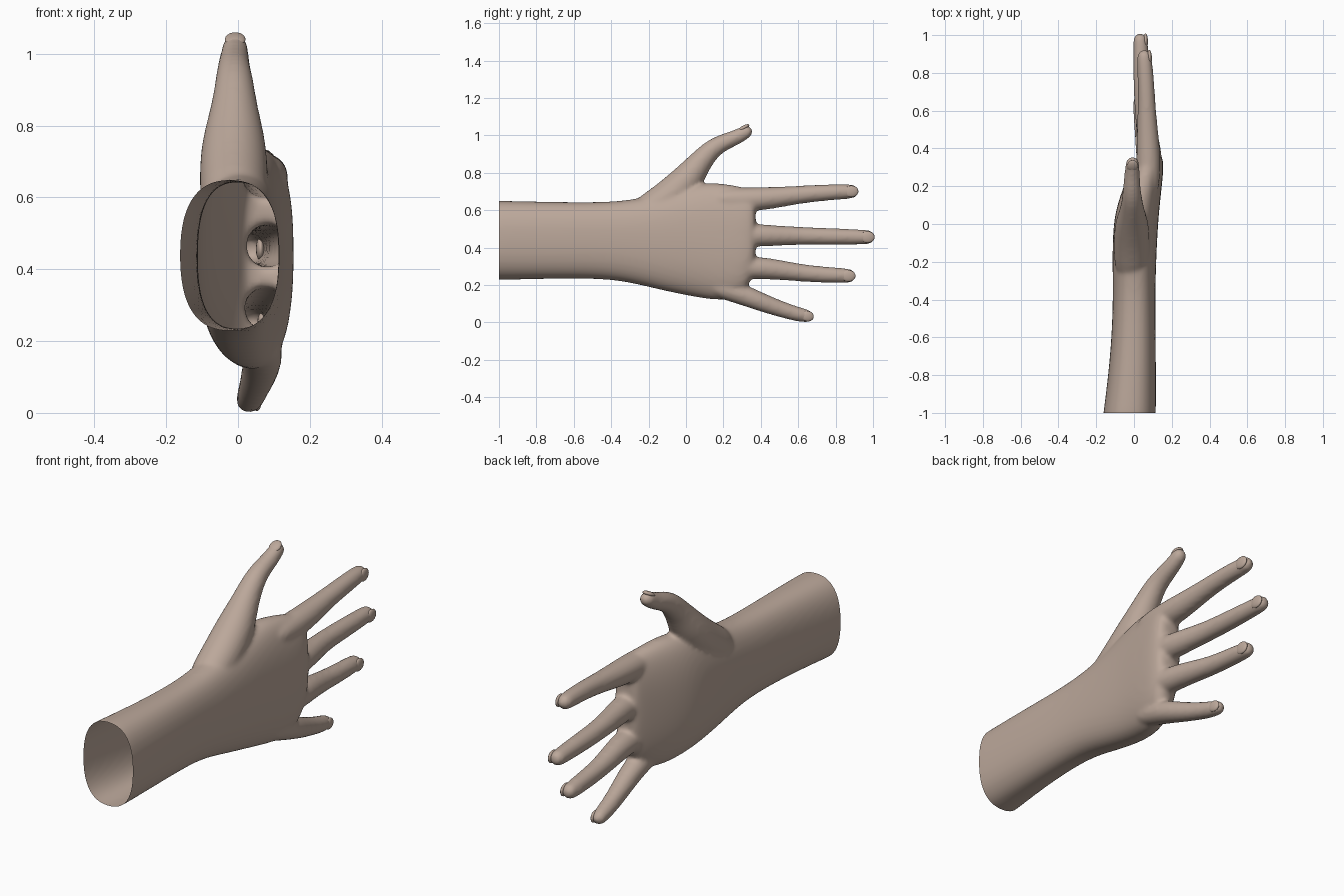
import bpy, bmesh, math
from mathutils import Matrix, Vector

cube = bpy.data.objects.get("Cube")
if cube:
    bpy.data.objects.remove(cube, do_unlink=True)

skin = bpy.data.materials.new("skin")
skin.use_nodes = True
tone = (0.50, 0.39, 0.325, 1)
skin.diffuse_color = tone
skin.node_tree.nodes["Principled BSDF"].inputs["Base Color"].default_value = tone

SIDES = 24
X = Vector((1, 0, 0))


def add_loft(bm, rings, power=2.0):
    """Skin a closed tube over rings of (centre, side axis, up axis)."""
    loops = []
    for centre, side, up in rings:
        loop = []
        for i in range(SIDES):
            a = math.tau * i / SIDES
            c, s = math.cos(a), math.sin(a)
            u = math.copysign(abs(c) ** (2 / power), c)
            v = math.copysign(abs(s) ** (2 / power), s)
            loop.append(bm.verts.new(centre + side * u + up * v))
        loops.append(loop)
    for a, b in zip(loops, loops[1:]):
        for i in range(SIDES):
            j = (i + 1) % SIDES
            bm.faces.new((a[i], a[j], b[j], b[i]))
    bm.faces.new(loops[0][::-1])
    bm.faces.new(loops[-1])


def add_finger(bm, path):
    """Round-tipped tube along (x, y, z, radius); returns the tip frame."""
    pts = [Vector(p[:3]) for p in path]
    radii = [p[3] for p in path]
    rings = []
    for i, (p, r) in enumerate(zip(pts, radii)):
        t = (pts[min(i + 1, len(pts) - 1)] - pts[max(i - 1, 0)]).normalized()
        up = t.cross(X).normalized()
        side = up.cross(t).normalized()
        rings.append((p, side * r, up * r))
    for along, shrink in ((0.55, 0.86), (0.9, 0.55), (1.05, 0.2)):
        rings.append((p + t * r * along, side * r * shrink, up * r * shrink))
    add_loft(bm, rings)
    return p, t, side, up, r


bm = bmesh.new()

# Forearm and palm: y, z low, z high, x low, x high
palm = [
    (-1.1, .225, .652, -.178, .115),
    (-1.0, .225, .652, -.162, .117),
    (-.7, .233, .645, -.125, .117),
    (-.45, .233, .643, -.113, .113),
    (-.3, .213, .655, -.113, .115),
    (-.15, .175, .685, -.115, .12),
    (0, .143, .73, -.11, .128),
    (.1, .125, .75, -.09, .137),
    (.2, .113, .745, -.055, .148),
    (.29, .14, .728, -.018, .157),
    (.345, .21, .715, .008, .155),
    (.375, .30, .68, .03, .135),
]
add_loft(bm, [(Vector(((a + b) / 2, y, (lo + hi) / 2)), X * (b - a) / 2,
               Vector((0, 0, (hi - lo) / 2))) for y, lo, hi, a, b in palm], 2.45)

# Digits: x, y, z, radius
digits = {
    "index": [(.07, .12, .655, .06), (.078, .32, .656, .066), (.073, .45, .664, .06),
              (.068, .6, .682, .048), (.064, .75, .695, .044), (.055, .88, .70, .04)],
    "middle": [(.08, .12, .47, .06), (.092, .32, .467, .064), (.076, .45, .464, .057),
               (.05, .6, .463, .048), (.042, .76, .459, .046), (.034, .968, .456, .04)],
    "ring": [(.08, .12, .31, .06), (.085, .32, .293, .063), (.07, .45, .288, .057),
             (.052, .6, .266, .047), (.045, .73, .255, .044), (.038, .865, .249, .04)],
    "little": [(.06, .1, .21, .055), (.07, .28, .158, .058), (.06, .4, .109, .05),
               (.045, .5, .073, .044), (.036, .59, .045, .04), (.03, .645, .034, .036)],
    "thumb": [(-.01, -.3, .53, .09), (-.012, -.12, .64, .098), (-.012, 0, .75, .092),
              (-.01, .065, .845, .066), (-.01, .137, .928, .053), (-.012, .2, .963, .046),
              (-.01, .265, .987, .041), (-.008, .318, 1.017, .037)],
}
tips = {name: add_finger(bm, path) for name, path in digits.items()}
bmesh.ops.recalc_face_normals(bm, faces=bm.faces)

mesh = bpy.data.meshes.new("hand")
bm.to_mesh(mesh)
bm.free()
hand = bpy.data.objects.new("hand", mesh)
bpy.context.collection.objects.link(hand)

# Fuse the parts into one soft skin
sub = hand.modifiers.new("round", "SUBSURF")
sub.levels = 2
fuse = hand.modifiers.new("fuse", "REMESH")
fuse.mode = "VOXEL"
fuse.voxel_size = 0.01
soft = hand.modifiers.new("soften", "SMOOTH")
soft.factor = 0.5
soft.iterations = 10
bpy.context.view_layer.objects.active = hand
for name in [m.name for m in hand.modifiers]:
    bpy.ops.object.modifier_apply(modifier=name)

# Open the cut end of the forearm
mesh = hand.data
bm = bmesh.new()
bm.from_mesh(mesh)
bmesh.ops.bisect_plane(bm, geom=bm.verts[:] + bm.edges[:] + bm.faces[:],
                       plane_co=(0, -1, 0), plane_no=(0, 1, 0), clear_inner=True)
bm.to_mesh(mesh)
bm.free()
mesh.materials.clear()
mesh.materials.append(skin)
mesh.shade_smooth()

# Nails: thin domes on the back of each tip
for name, (p, t, side, up, r) in tips.items():
    if name == "thumb":
        out, across = up if up.z > 0 else -up, side
    else:
        out, across = side, up
    centre = p + t * r * 0.05 + out * (r - 0.012)
    frame = Matrix((t * r * 0.95, across * r * 0.78, out * 0.012)).transposed().to_4x4()
    bm = bmesh.new()
    bmesh.ops.create_uvsphere(bm, u_segments=24, v_segments=12, radius=1,
                              matrix=Matrix.Translation(centre) @ frame)
    bmesh.ops.recalc_face_normals(bm, faces=bm.faces)
    nail_mesh = bpy.data.meshes.new(name + "_nail")
    bm.to_mesh(nail_mesh)
    bm.free()
    nail_mesh.materials.append(skin)
    nail_mesh.shade_smooth()
    nail = bpy.data.objects.new(name + "_nail", nail_mesh)
    bpy.context.collection.objects.link(nail)
